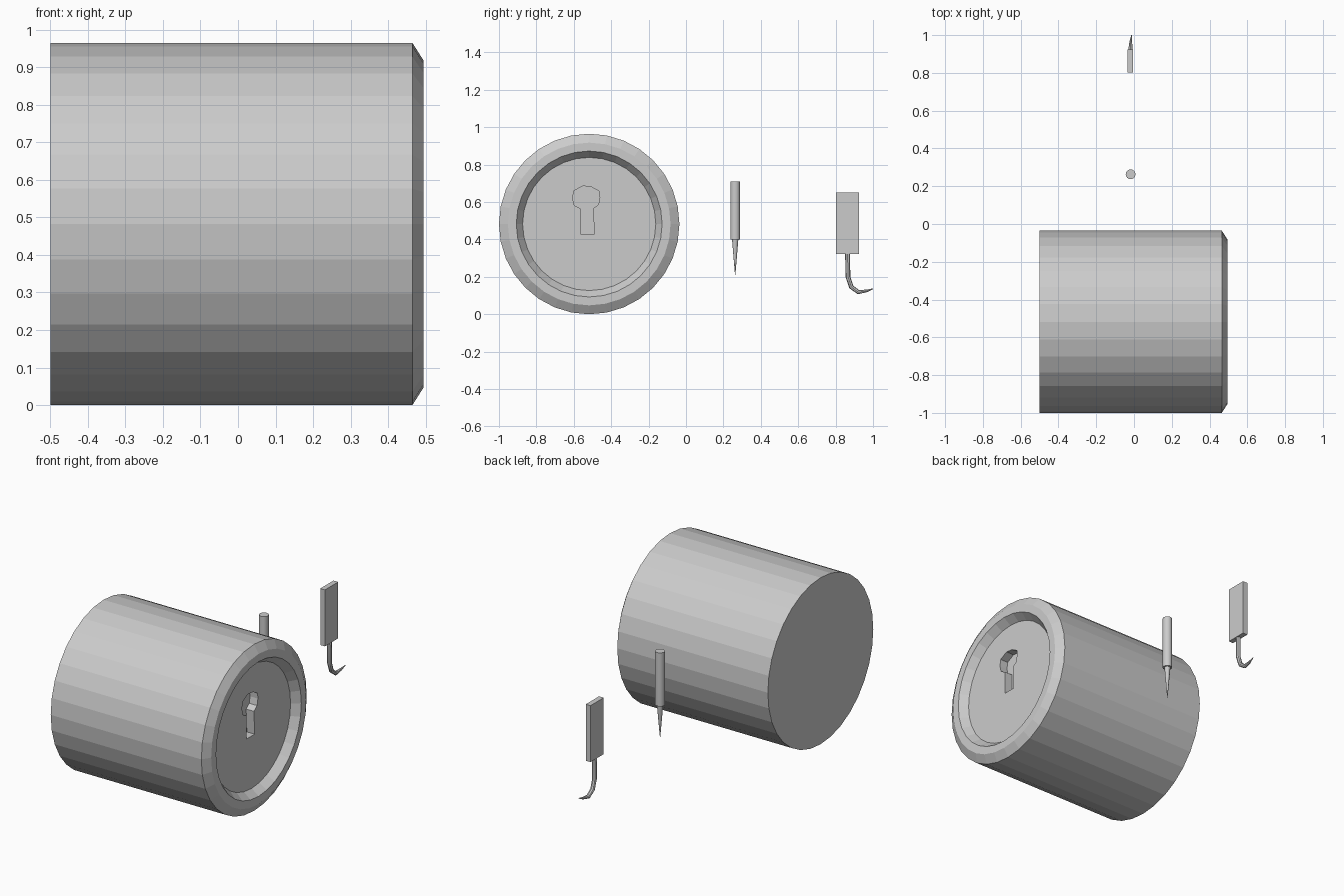
import bpy, bmesh
from math import sin, cos, pi
from mathutils import Vector

if "Cube" in bpy.data.objects:
    bpy.data.objects.remove(bpy.data.objects["Cube"])


def make_object(name, bm):
    bmesh.ops.recalc_face_normals(bm, faces=bm.faces)
    mesh = bpy.data.meshes.new(name)
    bm.to_mesh(mesh)
    bm.free()
    obj = bpy.data.objects.new(name, mesh)
    bpy.context.collection.objects.link(obj)
    return obj


def loft(name, rings):
    """Join rings of points with quads and close both ends."""
    bm = bmesh.new()
    loops = [[bm.verts.new(p) for p in ring] for ring in rings]
    n = len(loops[0])
    for a, b in zip(loops, loops[1:]):
        for i in range(n):
            j = (i + 1) % n
            bm.faces.new((a[i], a[j], b[j], b[i]))
    bm.faces.new(loops[0])
    bm.faces.new(loops[-1])
    return make_object(name, bm)


def ring(center, u, v, ru, rv, n):
    c, u, v = Vector(center), Vector(u), Vector(v)
    return [c + u * ru * cos(2 * pi * i / n) + v * rv * sin(2 * pi * i / n)
            for i in range(n)]


def smooth(obj):
    bpy.ops.object.select_all(action='DESELECT')
    obj.select_set(True)
    bpy.context.view_layer.objects.active = obj
    bpy.ops.object.shade_smooth_by_angle(angle=0.7)


X, Y, Z = (1, 0, 0), (0, 1, 0), (0, 0, 1)
CY, CZ = -0.5175, 0.4825

# lock barrel: chamfered rim and recessed face, (x, radius)
profile = [(-0.5, 0.4825), (0.465, 0.4825), (0.495, 0.435),
           (0.495, 0.39), (0.45, 0.356)]
barrel = loft("lock_barrel",
              [ring((x, CY, CZ), Y, Z, r, r, 32) for x, r in profile])

# keyhole cut into the recessed face
outline = [(-0.565, 0.43), (-0.490, 0.43), (-0.497, 0.565), (-0.468, 0.587),
           (-0.461, 0.625), (-0.463, 0.657), (-0.505, 0.680), (-0.550, 0.686),
           (-0.600, 0.660), (-0.606, 0.620), (-0.597, 0.582), (-0.563, 0.565)]
cutter = loft("keyhole_cutter",
              [[(x, y, z) for y, z in outline] for x in (0.40, 0.6)])
cutter.hide_render = True
mod = barrel.modifiers.new("keyhole", 'BOOLEAN')
mod.operation, mod.solver, mod.object = 'DIFFERENCE', 'EXACT', cutter
bpy.context.view_layer.objects.active = barrel
barrel.select_set(True)
bpy.ops.object.modifier_apply(modifier=mod.name)
bpy.data.objects.remove(cutter)

# straight pick: round handle and tapered needle
PX, PY = -0.018, 0.263
smooth(loft("pick_handle",
            [ring((PX, PY, z), X, Y, 0.026, 0.026, 16) for z in (0.40, 0.71)]))
smooth(loft("pick_needle",
            [ring((PX, PY, z), X, Y, r, r, 12)
             for z, r in ((0.402, 0.017), (0.21, 0.001))]))

# hooked pick: flat handle
loft("hook_handle",
     [[(-0.035, 0.803, z), (-0.005, 0.803, z),
       (-0.005, 0.924, z), (-0.035, 0.924, z)] for z in (0.323, 0.65)])

# hooked pick: tapered bent shaft, (x, y, z, radius)
path = [(-0.02, 0.864, 0.33, 0.0135), (-0.02, 0.866, 0.20, 0.0125),
        (-0.02, 0.884, 0.146, 0.0125), (-0.019, 0.922, 0.118, 0.0115),
        (-0.017, 0.966, 0.125, 0.007), (-0.013, 0.999, 0.136, 0.002)]
rings = []
for i, (x, y, z, r) in enumerate(path):
    a, b = Vector(path[max(i - 1, 0)][:3]), Vector(path[min(i + 1, len(path) - 1)][:3])
    side = (b - a).normalized().cross(Vector(X)).normalized()
    rings.append(ring((x, y, z), X, side, r, r, 8))
smooth(loft("hook_shaft", rings))
